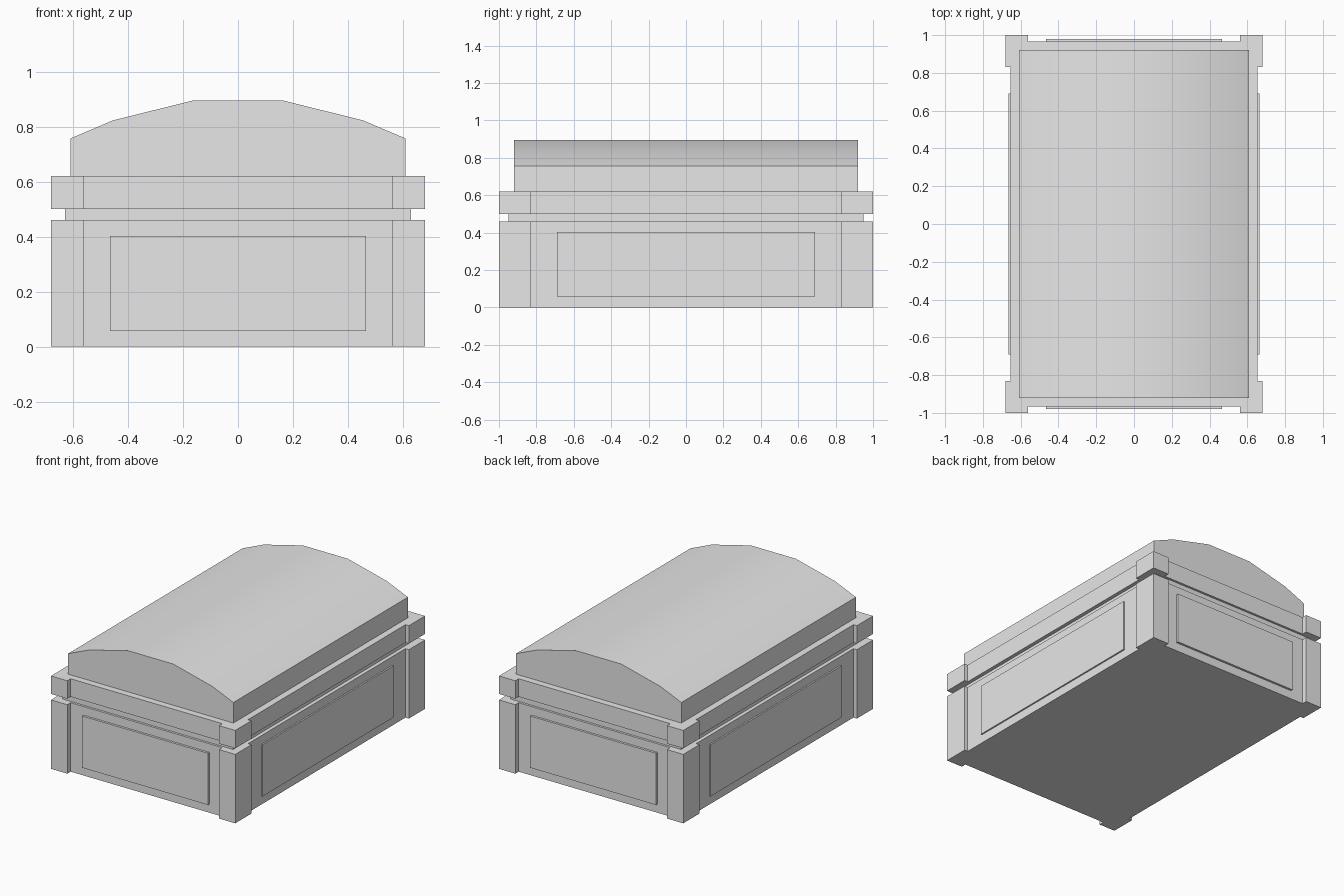
import bpy
import bmesh
from math import radians
from mathutils import Matrix, Vector

old = bpy.data.objects.get("Cube")
if old:
    bpy.data.objects.remove(old, do_unlink=True)

# One plain grey for the whole chest
grey = bpy.data.materials.new("plain_grey")
grey.use_nodes = True
grey.diffuse_color = (0.8, 0.8, 0.8, 1)
grey.node_tree.nodes["Principled BSDF"].inputs["Base Color"].default_value = (0.8, 0.8, 0.8, 1)


def finish(name, bm):
    bmesh.ops.recalc_face_normals(bm, faces=bm.faces)
    mesh = bpy.data.meshes.new(name)
    bm.to_mesh(mesh)
    bm.free()
    mesh.materials.append(grey)
    obj = bpy.data.objects.new(name, mesh)
    bpy.context.collection.objects.link(obj)
    return obj


def prism(name, outline, sweep):
    """Extrude a closed outline of 3D points along the sweep vector."""
    bm = bmesh.new()
    face = bm.faces.new([bm.verts.new(p) for p in outline])
    ext = bmesh.ops.extrude_face_region(bm, geom=[face], use_keep_orig=True)
    moved = [v for v in ext["geom"] if isinstance(v, bmesh.types.BMVert)]
    bmesh.ops.translate(bm, verts=moved, vec=Vector(sweep))
    return finish(name, bm)


def box(name, size, centre):
    bm = bmesh.new()
    bmesh.ops.create_cube(bm, size=1, matrix=Matrix.Translation(centre) @ Matrix.Diagonal((*size, 1)))
    return finish(name, bm)


def footprint(z):
    """Rectangle with a projecting square post at each corner."""
    quarter = [(0.655, 0.83), (0.68, 0.83), (0.68, 1), (0.56, 1), (0.56, 0.965)]
    points = []
    for sx, sy in ((1, 1), (-1, 1), (-1, -1), (1, -1)):
        corner = quarter if sx == sy else quarter[::-1]
        points += [(sx * x, sy * y, z) for x, y in corner]
    return points


# Base with corner posts, recessed seam, and the lid rim above it
prism("base", footprint(0), (0, 0, 0.46))
box("seam", (1.26, 1.9, 0.04), (0, 0, 0.48))
prism("lid_rim", footprint(0.5), (0, 0, 0.12))

# Raised panels on all four sides
for side, sign in (("front", -1), ("back", 1)):
    box(side + "_panel", (0.93, 0.03, 0.345), (0, sign * 0.965, 0.23))
for side, sign in (("right", -1), ("left", 1)):
    box(side + "_panel", (0.03, 1.38, 0.345), (sign * 0.65, 0, 0.23))

# Arched lid
arch = [(0.61, 0.62), (0.61, 0.757), (0.455, 0.823), (0.165, 0.895)]
arch += [(-x, z) for x, z in reversed(arch)]
lid = prism("lid", [(x, -0.92, z) for x, z in arch], (0, 1.84, 0))
bpy.ops.object.select_all(action="DESELECT")
lid.select_set(True)
bpy.context.view_layer.objects.active = lid
bpy.ops.object.shade_smooth_by_angle(angle=radians(30))
